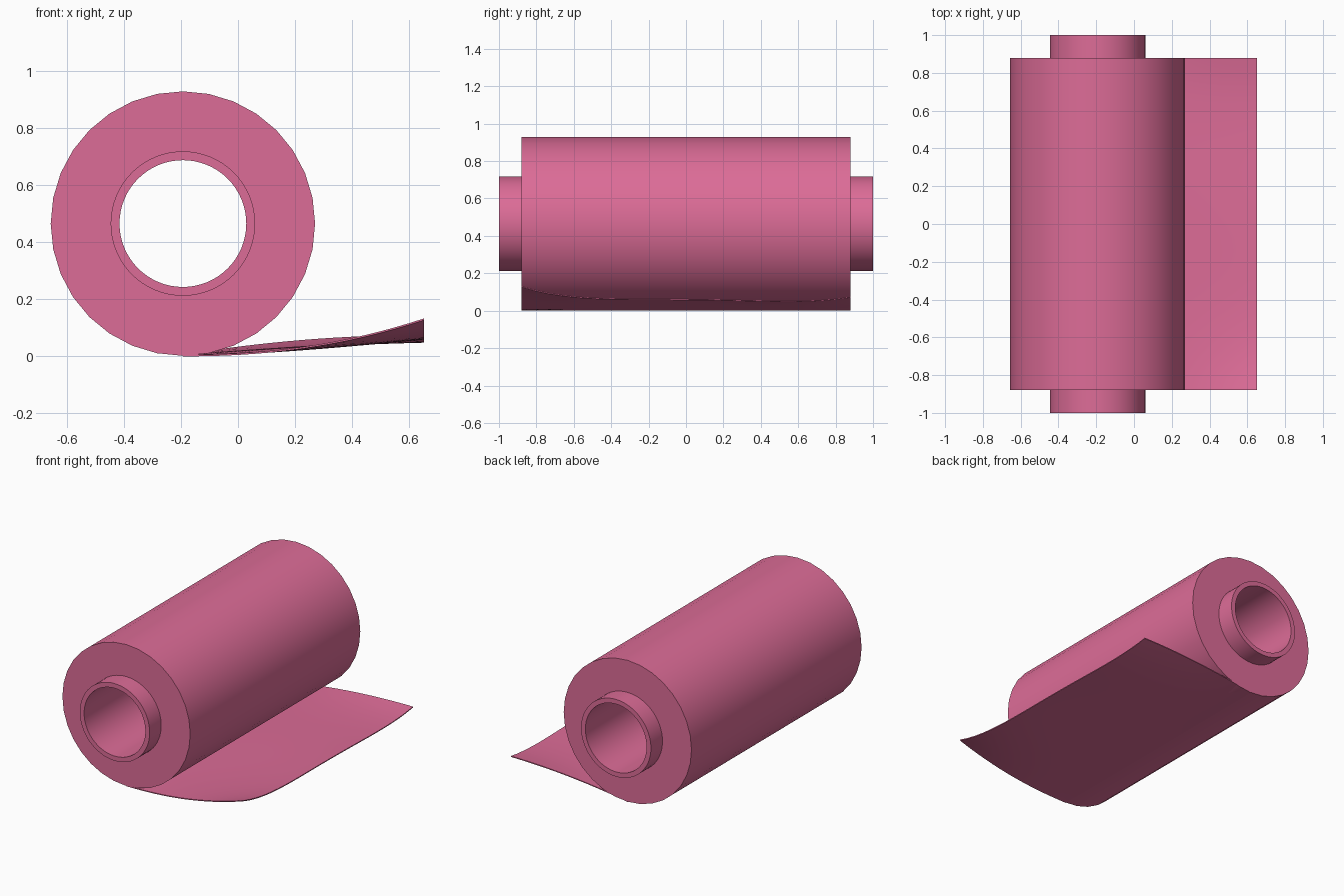
import bpy, bmesh, math

if "Cube" in bpy.data.objects:
    bpy.data.objects.remove(bpy.data.objects["Cube"])

CX, CZ = -0.193, 0.465      # roll axis
HALF = 0.88                 # half width of the rolled sheet

pink = bpy.data.materials.new("pink")
pink.diffuse_color = (0.72, 0.15, 0.31, 1)
pink.use_nodes = True
pink.node_tree.nodes["Principled BSDF"].inputs["Base Color"].default_value = pink.diffuse_color


def make_object(name, bm):
    bmesh.ops.recalc_face_normals(bm, faces=bm.faces)
    mesh = bpy.data.meshes.new(name)
    bm.to_mesh(mesh)
    bm.free()
    obj = bpy.data.objects.new(name, mesh)
    bpy.context.collection.objects.link(obj)
    mesh.materials.append(pink)
    bpy.ops.object.select_all(action='DESELECT')
    obj.select_set(True)
    bpy.context.view_layer.objects.active = obj
    bpy.ops.object.shade_smooth_by_angle(angle=math.radians(35))
    return obj


def tube(name, r_out, r_in, half, sides):
    """Hollow cylinder along y around the roll axis."""
    bm = bmesh.new()
    rings = []
    for i in range(sides):
        a = 2 * math.pi * i / sides
        rings.append([bm.verts.new((CX + r * math.cos(a), y, CZ + r * math.sin(a)))
                      for r, y in ((r_out, -half), (r_out, half), (r_in, half), (r_in, -half))])
    for i in range(sides):
        a, b = rings[i], rings[(i + 1) % sides]
        for k in range(4):
            n = (k + 1) % 4
            bm.faces.new((a[k], a[n], b[n], b[k]))
    return make_object(name, bm)


# Wound roll and the core it sits on
tube("wound_roll", 0.463, 0.250, HALF, 32)
tube("core_tube", 0.253, 0.222, 1.0, 64)

# Heights of the wavy free edge, evenly spaced from front to back
EDGE = [0.133, 0.068, 0.064, 0.055, 0.075]


def edge_height(s):
    total = 0.0
    for i, h in enumerate(EDGE):
        w = 1.0
        for j in range(len(EDGE)):
            if j != i:
                w *= (s * 4 - j) / (i - j)
        total += h * w
    return total


# Unrolled sheet: front side curls up, back side arches
NX, NY, THICK, X_END = 16, 24, 0.006, 0.652
bm = bmesh.new()
grid = []
for i in range(NX + 1):
    t = i / NX
    row = []
    for j in range(NY + 1):
        s = j / NY
        shape = (1 - s) * t ** 2.2 + s * (1 - (1 - t) ** 2)
        z = THICK + (edge_height(s) - THICK) * shape
        row.append([bm.verts.new((CX + t * (X_END - CX), (2 * s - 1) * HALF, z - d))
                    for d in (0, THICK)])
    grid.append(row)
for i in range(NX):
    for j in range(NY):
        for k in (0, 1):
            bm.faces.new((grid[i][j][k], grid[i + 1][j][k],
                          grid[i + 1][j + 1][k], grid[i][j + 1][k]))
# Thin rim joining the top and bottom of the sheet
for i in range(NX):
    for j in (0, NY):
        a, b = grid[i][j], grid[i + 1][j]
        bm.faces.new((a[0], b[0], b[1], a[1]))
for j in range(NY):
    for i in (0, NX):
        a, b = grid[i][j], grid[i][j + 1]
        bm.faces.new((a[0], b[0], b[1], a[1]))
make_object("loose_sheet", bm)
